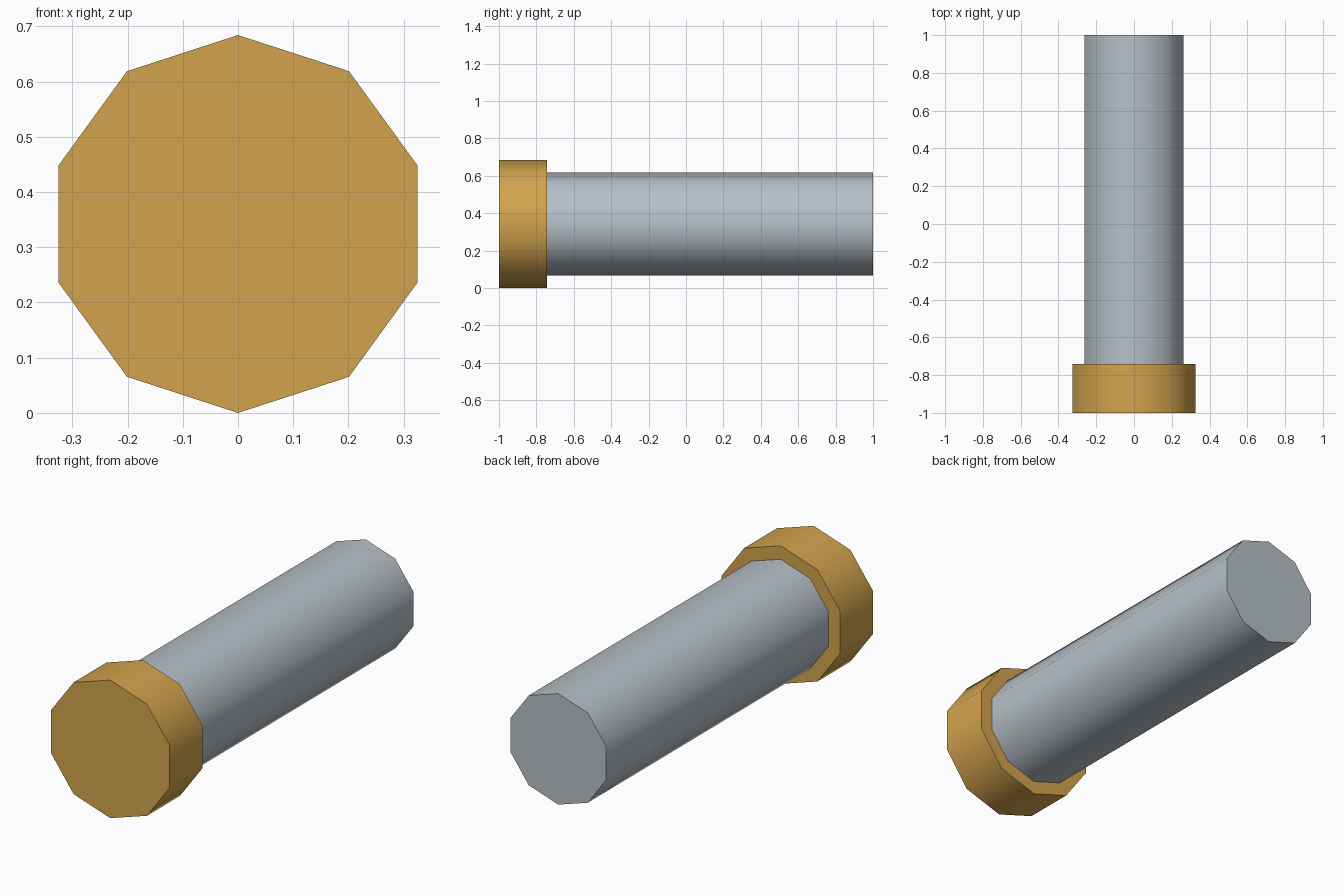
import bpy
from math import radians

cube = bpy.data.objects.get("Cube")
if cube:
    bpy.data.objects.remove(cube, do_unlink=True)

AXIS_HEIGHT = 0.342
SIDES = 10


def make_material(name, color):
    mat = bpy.data.materials.new(name)
    mat.use_nodes = True
    mat.diffuse_color = color
    mat.node_tree.nodes["Principled BSDF"].inputs["Base Color"].default_value = color
    return mat


def make_barrel(name, radius, front, back, mat):
    """Ten-sided cylinder lying along y, with a corner pointing up."""
    bpy.ops.mesh.primitive_cylinder_add(
        vertices=SIDES, radius=radius, depth=back - front,
        location=(0, (front + back) / 2, AXIS_HEIGHT),
        rotation=(radians(90), 0, 0))
    obj = bpy.context.object
    obj.name = obj.data.name = name
    obj.data.materials.append(mat)
    bpy.ops.object.transform_apply(location=False, rotation=True, scale=True)
    # Rounded sides, crisp end caps
    bpy.ops.object.shade_smooth_by_angle(angle=radians(45))
    return obj


gold = make_material("warm gold", (0.65, 0.37, 0.075, 1))
steel = make_material("pale steel", (0.47, 0.53, 0.57, 1))

# Wide head at the front, long shaft seated slightly into it
make_barrel("head", AXIS_HEIGHT, -1.0, -0.742, gold)
make_barrel("shaft", 0.275, -0.76, 1.0, steel)
